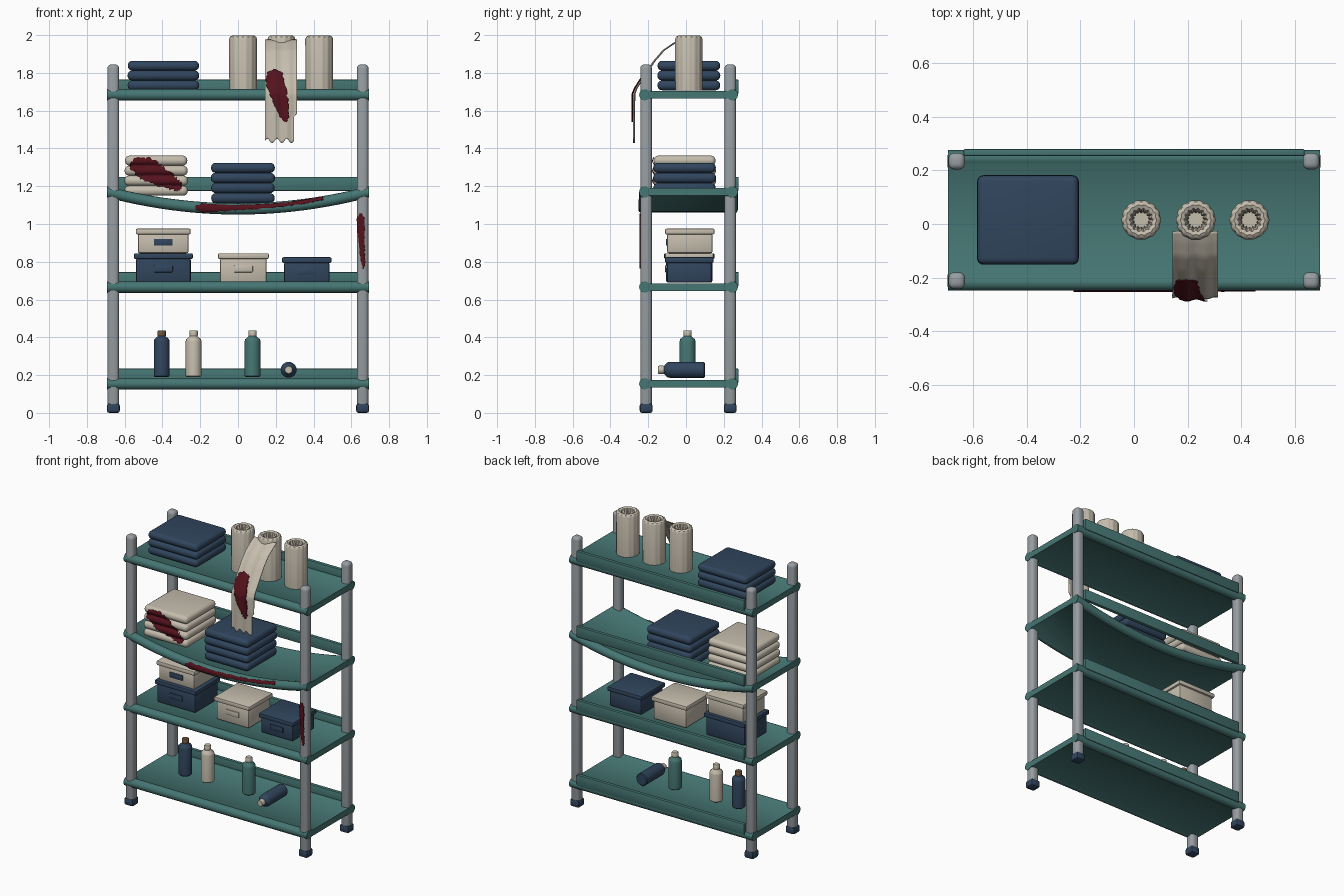
import bpy, bmesh, math, random
from mathutils import Vector, Matrix

if "Cube" in bpy.data.objects:
    bpy.data.objects.remove(bpy.data.objects["Cube"])

random.seed(4)


def material(name, rgb):
    m = bpy.data.materials.new(name)
    m.diffuse_color = (*rgb, 1)
    m.use_nodes = True
    m.node_tree.nodes["Principled BSDF"].inputs["Base Color"].default_value = m.diffuse_color
    return m


TEAL = material("teal_enamel", (0.06, 0.18, 0.17))
NAVY = material("navy", (0.03, 0.06, 0.11))
CREAM = material("cream", (0.56, 0.51, 0.42))
STEEL = material("steel", (0.31, 0.34, 0.36))
RED = material("dark_red", (0.09, 0.006, 0.012))
BROWN = material("brown", (0.16, 0.09, 0.045))


def finish(name, bm, mat, angle=38):
    bmesh.ops.recalc_face_normals(bm, faces=bm.faces)
    me = bpy.data.meshes.new(name)
    bm.to_mesh(me)
    bm.free()
    me.materials.append(mat)
    ob = bpy.data.objects.new(name, me)
    bpy.context.collection.objects.link(ob)
    bpy.ops.object.select_all(action='DESELECT')
    ob.select_set(True)
    bpy.context.view_layer.objects.active = ob
    bpy.ops.object.shade_smooth_by_angle(angle=math.radians(angle))
    return ob


def box(name, x, y, z, mat, bevel=0.006, seg=2):
    """Rounded box from (min, max) ranges."""
    bm = bmesh.new()
    bmesh.ops.create_cube(bm, size=1)
    for v in bm.verts:
        v.co = [r[0] if c < 0 else r[1] for c, r in zip(v.co, (x, y, z))]
    bmesh.ops.bevel(bm, geom=bm.edges[:], offset=bevel, segments=seg, profile=0.5, affect='EDGES')
    return finish(name, bm, mat)


def lathe(name, profile, mat, matrix, n=24, ripple=None):
    """Revolve (radius, height) points; ripple gives a fold depth per point."""
    bm = bmesh.new()
    rings = []
    for i, (r, h) in enumerate(profile):
        a = ripple[i] if ripple else 0
        rings.append([bm.verts.new((r * (1 + a * math.cos(k * math.pi * 2 / n * 14)) * math.cos(k * math.tau / n),
                                    r * (1 + a * math.cos(k * math.pi * 2 / n * 14)) * math.sin(k * math.tau / n), h))
                      for k in range(n)])
    for a, b in zip(rings, rings[1:]):
        for k in range(n):
            bm.faces.new((a[k], a[(k + 1) % n], b[(k + 1) % n], b[k]))
    bm.faces.new(rings[0])
    bm.faces.new(rings[-1])
    bm.transform(matrix)
    return finish(name, bm, mat)


def sheet(name, nu, nv, f, mat, thick):
    """Thin surface from f(u, v), u and v in 0..1."""
    bm = bmesh.new()
    g = [[bm.verts.new(f(i / nu, j / nv)) for j in range(nv + 1)] for i in range(nu + 1)]
    for i in range(nu):
        for j in range(nv):
            bm.faces.new((g[i][j], g[i + 1][j], g[i + 1][j + 1], g[i][j + 1]))
    ob = finish(name, bm, mat, 60)
    s = ob.modifiers.new("thickness", 'SOLIDIFY')
    s.thickness, s.offset = thick, 0
    return ob


def along(pts, t):
    s = t * (len(pts) - 1)
    i = min(int(s), len(pts) - 2)
    return Vector(pts[i]).lerp(Vector(pts[i + 1]), s - i)


def stain(name, path, surf, rough=0.006, nv=8):
    """Blob following (x, z, half width) points, laid on y = surf(x, z)."""
    n = 44
    jit = [[random.uniform(-rough, rough) for _ in range(n + 1)] for _ in range(2)]

    def f(u, v):
        p = along(path, u)
        d = along(path, min(1, u + .03)) - along(path, max(0, u - .03))
        nrm = Vector((-d.y, d.x)).normalized()
        w = p.z + (jit[v > .5][round(u * n)] if 0 < u < 1 else 0)
        q = Vector((p.x, p.y)) + nrm * w * (2 * v - 1)
        return (q.x, surf(q.x, q.y), q.y)
    return sheet(name, n, nv, f, RED, 0.004)


# posts and feet
FY, BY = -0.211, 0.234
for sx, side in ((-1, "left"), (1, "right")):
    for y, end in ((FY, "front"), (BY, "back")):
        x = sx * 0.66
        box(f"{end}_{side}_post", (x - .031, x + .031), (y - .031, y + .031), (.03, 1.845), STEEL, .022, 4)
        box(f"{end}_{side}_foot", (x - .034, x + .034), (y - .034, y + .034), (0, .05), NAVY, .012, 2)

# shelves: flat panel with round front and back rails, one of them sagging
RAIL, FRONT, BACK = 0.03, -0.218, 0.245


def sag(x):
    return -0.09 * (1 - (x / .693) ** 2)


def shelf(name, z, bent=False):
    arc = [math.radians(42 + 276 * k / 12) for k in range(13)]
    prof = [(FRONT + RAIL * math.cos(a), RAIL * math.sin(a)) for a in arc]
    prof += [(BACK - RAIL * math.cos(a), -RAIL * math.sin(a)) for a in arc]
    n = 28 if bent else 1
    bm = bmesh.new()
    rings = []
    for i in range(n + 1):
        x = -.693 + 1.386 * i / n
        rings.append([bm.verts.new((x, y, z + h + (sag(x) if bent else 0))) for y, h in prof])
    m = len(prof)
    for a, b in zip(rings, rings[1:]):
        for k in range(m):
            bm.faces.new((a[k], a[(k + 1) % m], b[(k + 1) % m], b[k]))
    bm.faces.new(rings[0])
    bm.faces.new(rings[-1])
    finish(name, bm, TEAL)
    box(name + "_back_lip", (-.635, .635), (.254, .279), (z + .005, z + .08), TEAL, .005)


shelf("bottom_shelf", .154)
shelf("lower_shelf", .666)
shelf("sagging_shelf", 1.17, True)
shelf("top_shelf", 1.684)


# folded towel stacks
def stack(name, x, y, z0, n, h, mat):
    for i in range(n):
        e = random.uniform(0, .004)
        box(f"{name}_{i + 1}", (x[0] + e, x[1] - e), (y[0] + e, y[1] - e),
            (z0 + i * h, z0 + (i + 1) * h), mat, h * .46, 4)


stack("top_navy_towel", (-.585, -.205), (-.152, .182), 1.708, 3, .052, NAVY)
stack("cream_towel", (-.602, -.265), (-.175, .16), 1.15, 4, .053, CREAM)
stack("navy_towel", (-.145, .197), (-.175, .16), 1.11, 4, .0535, NAVY)

# rolled towels with pleated ends
roll = [(.072, 0), (.073, .27), (.068, .283), (.056, .29), (.042, .284), (.031, .262), (.028, .15)]
for i, x in enumerate((.027, .23, .43)):
    lathe(f"rolled_towel_{i + 1}", roll, CREAM, Matrix.Translation((x, .015, 1.708)), 84,
          (.015, .015, .015, .03, .07, .1, .08))

# loose towel end hanging over the front
drape = [(-.03, 1.975), (-.066, 1.955), (-.12, 1.918), (-.17, 1.86), (-.22, 1.785), (-.262, 1.72),
         (-.274, 1.69), (-.275, 1.62), (-.275, 1.55), (-.275, 1.49), (-.275, 1.44)]


def drape_y(z):
    for (y0, z0), (y1, z1) in zip(drape, drape[1:]):
        if z >= z1:
            return y0 + (y1 - y0) * (z0 - z) / (z0 - z1)
    return -.275


def hang(u, v):
    p = along(drape, u)
    right = .312 if p.y > 1.57 else .297
    x = .143 + (right - .143) * v
    return (x, p.x + .004 * math.sin(v * 15), p.y + .012 * math.sin(v * 19) * u ** 6)


sheet("hanging_towel", 40, 24, hang, CREAM, .004)


# storage boxes with lids and pulls
def storage(name, x, y, z, mat, pull):
    zl = z[1] - .03
    box(name, x, y, (z[0], zl + .005), mat, .01)
    box(name + "_lid", (x[0] - .011, x[1] + .011), (y[0] - .011, y[1] + .011), (zl, z[1]), mat, .007)
    c, h = (x[0] + x[1]) / 2, z[0] + (zl - z[0]) * .58
    box(name + "_pull", (c - .05, c + .05), (y[0] - .007, y[0] + .01), (h - .018, h + .018), pull, .004)


storage("navy_box", (-.54, -.25), (-.105, .14), (.69, .845), NAVY, NAVY)
storage("cream_top_box", (-.53, -.262), (-.1, .14), (.845, .975), CREAM, NAVY)
storage("cream_box", (-.095, .152), (-.1, .135), (.69, .845), CREAM, CREAM)
storage("small_navy_box", (.244, .484), (-.1, .135), (.69, .824), NAVY, NAVY)


# bottles
def bottle(name, m, mat, cap):
    lathe(name, [(.036, 0), (.042, .006), (.042, .188), (.039, .2), (.022, .214), (.02, .22)], mat, m)
    lathe(name + "_cap", [(.021, .216), (.022, .22), (.022, .243), (.019, .247)], cap, m, 16)


for name, x, mat, cap in (("navy_bottle", -.404, NAVY, BROWN), ("cream_bottle", -.235, CREAM, CREAM),
                          ("teal_bottle", .077, TEAL, CREAM)):
    bottle(name, Matrix.Translation((x, .008, .19)), mat, cap)
bottle("fallen_bottle", Matrix.Translation((.268, .1, .228)) @ Matrix.Rotation(math.pi / 2, 4, 'X'), NAVY, CREAM)


# stains
def stack_y(x, z):
    t = (z - 1.15) % .053 - .0265
    return -.177 + .024 - math.sqrt(max(.024 ** 2 - t * t, .0001))


def rail_y(x, z):
    d = z - 1.17 - sag(x)
    return FRONT - math.sqrt(max(.0325 ** 2 - d * d, 0))


stain("towel_stain", [(.195, 1.82, .004), (.195, 1.80, .04), (.196, 1.75, .048), (.215, 1.69, .043), (.235, 1.62, .034),
                      (.25, 1.56, .022), (.256, 1.54, .004)],
      lambda x, z: drape_y(z) - .008 + .004 * math.sin((x - .143) / .169 * 15), .004, 14)
stain("stack_stain", [(-.572, 1.30, .008), (-.54, 1.305, .045), (-.48, 1.29, .06), (-.42, 1.255, .052), (-.36, 1.225, .04),
                      (-.31, 1.195, .022), (-.3, 1.19, .004)], stack_y, .006, 30)
stain("shelf_stain", [(x, 1.17 + sag(x) + o, w) for x, o, w in (
    (-.225, -.003, .008), (-.19, -.002, .024), (-.06, .004, .014), (.08, .008, .012), (.22, .012, .01),
    (.34, .014, .01), (.45, .018, .009))], rail_y, .003)
stain("post_stain", [(.65, 1.055, .006), (.65, 1.03, .02), (.652, .97, .018), (.655, .9, .014), (.66, .83, .013),
                     (.663, .79, .009), (.663, .765, .003)], lambda x, z: FY - .0325 + max(0, abs(x - .66) - .009) * .4, .002)
